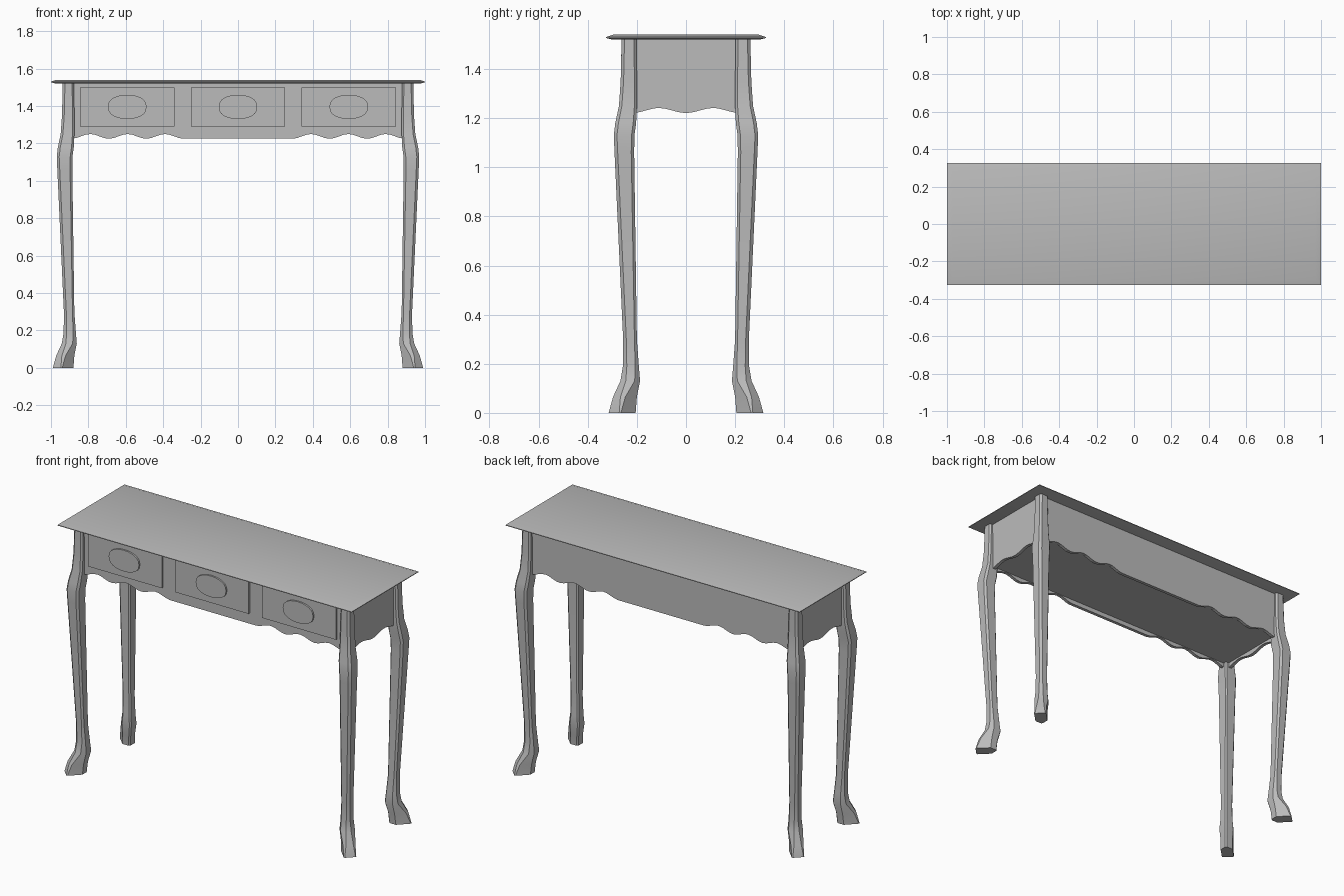
import bpy, bmesh, math
from math import pi, cos, sin

cube = bpy.data.objects.get("Cube")
if cube:
    bpy.data.objects.remove(cube, do_unlink=True)

GREY = (0.5, 0.5, 0.5, 1)
mat = bpy.data.materials.new("plain grey")
mat.use_nodes = True
mat.diffuse_color = GREY
mat.node_tree.nodes["Principled BSDF"].inputs["Base Color"].default_value = GREY


def loft(name, rings, smooth=True):
    """Skin a stack of equal-length rings and cap both ends."""
    bm = bmesh.new()
    loops = [[bm.verts.new(p) for p in ring] for ring in rings]
    n = len(loops[0])
    for a, b in zip(loops, loops[1:]):
        for k in range(n):
            bm.faces.new((a[k], a[(k + 1) % n], b[(k + 1) % n], b[k]))
    bm.faces.new(loops[0])
    bm.faces.new(loops[-1])
    bmesh.ops.recalc_face_normals(bm, faces=bm.faces)
    mesh = bpy.data.meshes.new(name)
    bm.to_mesh(mesh)
    bm.free()
    mesh.materials.append(mat)
    obj = bpy.data.objects.new(name, mesh)
    bpy.context.collection.objects.link(obj)
    if smooth:
        bpy.ops.object.select_all(action='DESELECT')
        obj.select_set(True)
        bpy.context.view_layer.objects.active = obj
        bpy.ops.object.shade_smooth_by_angle(angle=math.radians(30))
    return obj


def rect(hx, hy, z):
    return [(-hx, -hy, z), (hx, -hy, z), (hx, hy, z), (-hx, hy, z)]


def plate(name, outline, depth, side, along_x=True):
    """Extrude an outline of (across, height) points between two depths."""
    def ring(d):
        return [(a, side * d, z) if along_x else (side * d, a, z) for a, z in outline]
    return loft(name, [ring(depth[0]), ring(depth[1])], smooth=False)


# Table top with a shallow sloped edge
loft("table_top", [rect(0.975, 0.3, 1.52), rect(1, 0.325, 1.526),
                   rect(1, 0.325, 1.53), rect(0.97, 0.295, 1.54)])

# Cabriole legs: height, inner side, outer side, outer chamfer, side chamfer
LEG = [(0, .205, .315, .043, .06), (.065, .2, .297, .03, .047),
       (.13, .187, .267, .022, .022), (.19, .192, .257, .016, .015),
       (.3, .2, .256, .013, .01), (1.06, .211, .291, .013, .012),
       (1.13, .21, .294, .013, .012), (1.18, .203, .288, .013, .012),
       (1.25, .2, .273, .012, .01), (1.35, .2, .266, .012, .01),
       (1.523, .202, .262, .012, .01)]


def leg_ring(z, i, o, co, cs, sx, sy):
    ci = 0.008
    half = [(o - co, o), (i + cs, o), (i, o - cs), (i, i + ci)]
    section = half + [(v, u) for u, v in reversed(half)]
    return [(sx * (u + 0.675), sy * v, z) for u, v in section]


for sx, xname in ((1, "left"), (-1, "right")):
    for sy, yname in ((-1, "front"), (1, "back")):
        loft(f"{yname}_{xname}_leg", [leg_ring(*row, sx, sy) for row in LEG])


# Aprons with scalloped lower edges
def long_wave(x):
    if abs(x) < 0.29:
        return 1.225
    return 1.2375 + 0.0125 * cos(2 * pi * (abs(x) - 0.79) / 0.2)


def short_wave(y):
    return 1.231 - 0.01 * cos(2 * pi * y / 0.22)


def apron_outline(half, wave, steps):
    lower = [-half + 2 * half * k / steps for k in range(steps + 1)]
    return [(a, wave(a)) for a in lower] + [(half, 1.523), (-half, 1.523)]


for side, name in ((-1, "front"), (1, "back")):
    plate(f"{name}_apron", apron_outline(0.885, long_wave, 72), (0.222, 0.242), side)
for side, name in ((-1, "right"), (1, "left")):
    plate(f"{name}_apron", apron_outline(0.21, short_wave, 24), (0.897, 0.917), side, False)

# Panel closing the case from below
loft("bottom_panel", [rect(0.9, 0.225, 1.252), rect(0.9, 0.225, 1.262)], smooth=False)

# Drawer fronts with raised oval plaques
for cx, half, name in ((-0.592, 0.252, "right"), (0, 0.25, "middle"), (0.592, 0.252, "left")):
    box = [(cx - half, 1.29), (cx + half, 1.29), (cx + half, 1.5), (cx - half, 1.5)]
    plate(f"{name}_drawer", box, (0.235, 0.254), -1)
    oval = []
    for k in range(24):
        c, s = cos(2 * pi * k / 24), sin(2 * pi * k / 24)
        oval.append((cx + 0.103 * c, 1.395 + 0.065 * math.copysign(abs(s) ** 0.8, s)))
    plate(f"{name}_drawer_oval", oval, (0.25, 0.264), -1)
